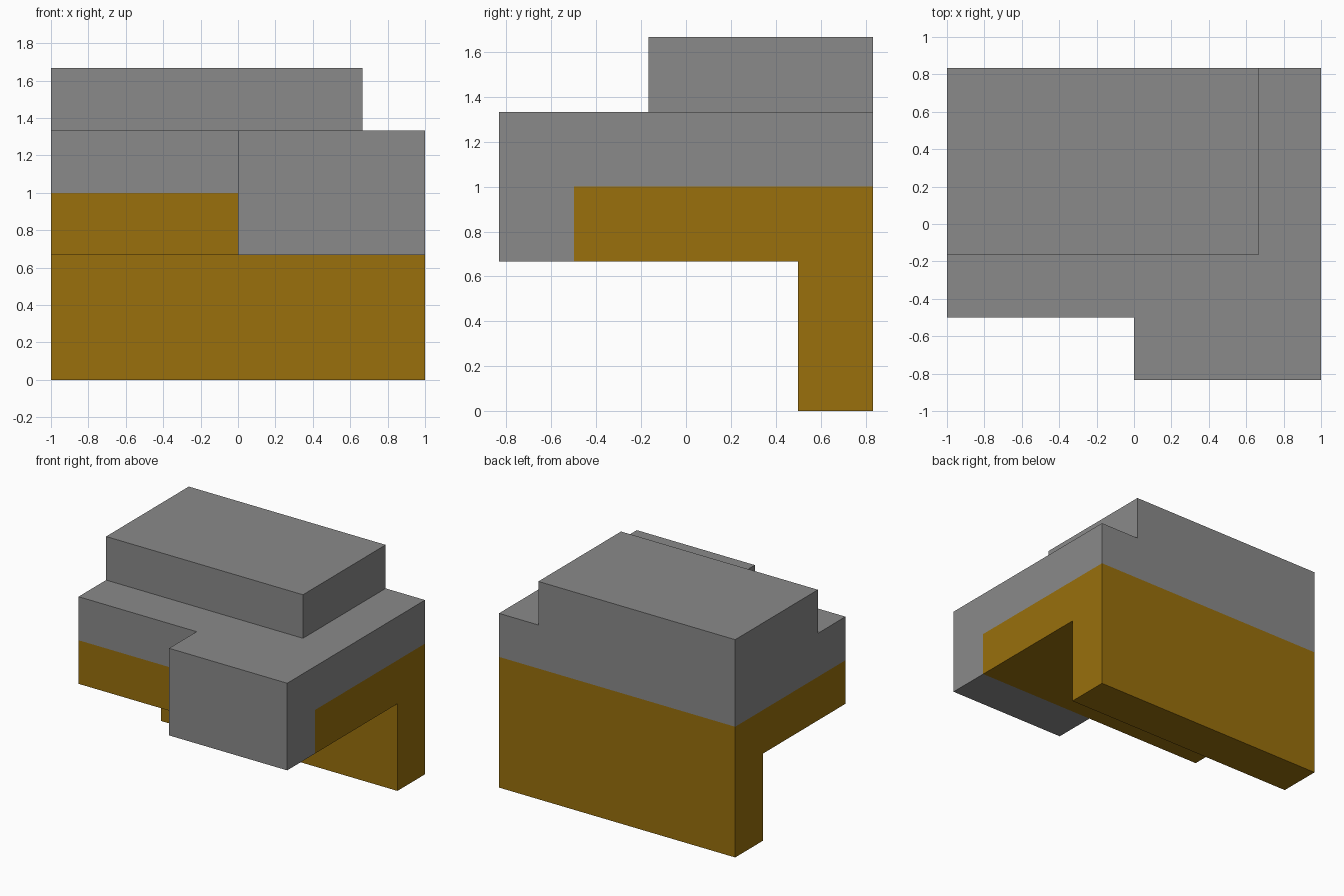
import bpy
import bmesh

if "Cube" in bpy.data.objects:
    bpy.data.objects.remove(bpy.data.objects["Cube"])

U = 1 / 3  # model module: every dimension is a multiple or half multiple of this


def material(name, rgb):
    m = bpy.data.materials.new(name)
    m.diffuse_color = (*rgb, 1)
    m.use_nodes = True
    m.node_tree.nodes["Principled BSDF"].inputs["Base Color"].default_value = m.diffuse_color
    return m


grey = material("stone_grey", (0.254, 0.254, 0.254))
brown = material("ochre_brown", (0.319, 0.162, 0.0037))


def prism(name, mat, outline, axis, lo, hi):
    """Extrude an outline (in modules) along z (xy outline) or x (yz outline)."""
    def place(a, b, t):
        return (a * U, b * U, t * U) if axis == "z" else (t * U, a * U, b * U)
    bm = bmesh.new()
    face = bm.faces.new([bm.verts.new(place(a, b, lo)) for a, b in outline])
    ext = bmesh.ops.extrude_face_region(bm, geom=[face])
    moved = [v for v in ext["geom"] if isinstance(v, bmesh.types.BMVert)]
    d = (hi - lo) * U
    bmesh.ops.translate(bm, verts=moved, vec=(0, 0, d) if axis == "z" else (d, 0, 0))
    bmesh.ops.recalc_face_normals(bm, faces=bm.faces)
    me = bpy.data.meshes.new(name)
    bm.to_mesh(me)
    bm.free()
    me.materials.append(mat)
    ob = bpy.data.objects.new(name, me)
    bpy.context.collection.objects.link(ob)
    return ob


def rect(a0, b0, a1, b1):
    return [(a0, b0), (a1, b0), (a1, b1), (a0, b1)]


# Brown back wall with overhanging ledge, one L-shaped profile along x
prism("wall_and_ledge", brown,
      [(1.5, 0), (2.5, 0), (2.5, 3), (-1.5, 3), (-1.5, 2), (1.5, 2)], "x", -3, 3)
# Grey deck over the whole ledge
prism("deck", grey, rect(-3, -1.5, 3, 2.5), "z", 3, 4)
# Grey block projecting from the front right
prism("front_block", grey, rect(0, -2.5, 3, -1.5), "z", 2, 4)
# Grey raised block, flush with the back and left
prism("upper_block", grey, rect(-3, -0.5, 2, 2.5), "z", 4, 5)
